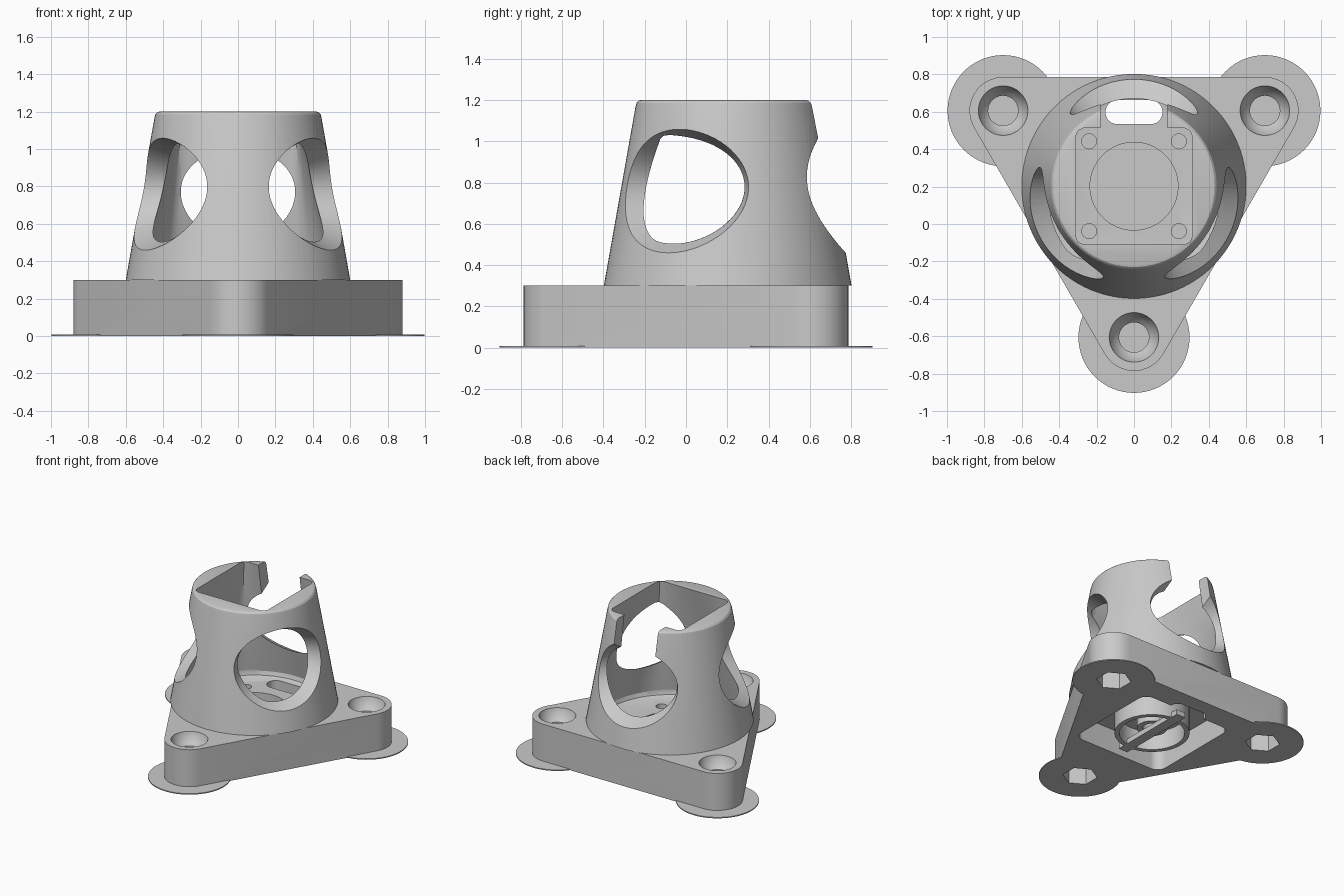
import bpy, bmesh, math
from mathutils import Vector, Matrix

cube = bpy.data.objects.get("Cube")
if cube:
    bpy.data.objects.remove(cube, do_unlink=True)

grey = bpy.data.materials.new("mid grey")
grey.use_nodes = True
grey.diffuse_color = (0.59, 0.59, 0.59, 1)
grey.node_tree.nodes["Principled BSDF"].inputs["Base Color"].default_value = (0.59, 0.59, 0.59, 1)

CY = 0.202                                    # centre of the triangle and the cup
CENTRE = Vector((0, CY, 0))
CORNERS = [math.radians(a) for a in (30, 150, 270)]
REACH = 0.808                                 # centre to corner screw


def polar(angle, r, z=0.0):
    return CENTRE + Vector((r * math.cos(angle), r * math.sin(angle), z))


def loft(name, rings):
    """Closed solid through rings of equal point count."""
    bm = bmesh.new()
    loops = [[bm.verts.new(p) for p in ring] for ring in rings]
    n = len(loops[0])
    for a, b in zip(loops, loops[1:]):
        for i in range(n):
            j = (i + 1) % n
            bm.faces.new((a[i], a[j], b[j], b[i]))
    bm.faces.new(loops[0])
    bm.faces.new(loops[-1])
    bmesh.ops.recalc_face_normals(bm, faces=bm.faces)
    mesh = bpy.data.meshes.new(name)
    bm.to_mesh(mesh)
    bm.free()
    mesh.materials.append(grey)
    obj = bpy.data.objects.new(name, mesh)
    bpy.context.collection.objects.link(obj)
    return obj


def lathe(name, profile, at=CENTRE, sides=64, turn=0.0):
    """Solid of revolution from (radius, height) pairs."""
    return loft(name, [[Vector((at.x + r * math.cos(turn + math.tau * i / sides),
                                at.y + r * math.sin(turn + math.tau * i / sides), z))
                        for i in range(sides)] for r, z in profile])


def prism(name, outline, z0, z1):
    return loft(name, [[Vector((p[0], p[1], z)) for p in outline] for z in (z0, z1)])


def rounded(points, radius, steps=10):
    """Counter-clockwise outline with an arc about each point."""
    out = []
    n = len(points)
    for i, p in enumerate(points):
        before = p - points[i - 1]
        after = points[(i + 1) % n] - p
        a0 = math.atan2(before.y, before.x) - math.pi / 2
        a1 = math.atan2(after.y, after.x) - math.pi / 2
        sweep = (a1 - a0) % math.tau
        for k in range(steps + 1):
            a = a0 + sweep * k / steps
            out.append(p + radius * Vector((math.cos(a), math.sin(a), 0)))
    return out


def box_outline(x, y, cx=0.0, cy=CY):
    return [Vector((cx + sx * x, cy + sy * y, 0))
            for sx, sy in ((-1, -1), (1, -1), (1, 1), (-1, 1))]


def combine(target, tools, operation="DIFFERENCE"):
    for tool in tools:
        mod = target.modifiers.new("cut", "BOOLEAN")
        mod.operation = operation
        mod.solver = "EXACT"
        mod.object = tool
        bpy.context.view_layer.update()
        graph = bpy.context.evaluated_depsgraph_get()
        mesh = bpy.data.meshes.new_from_object(target.evaluated_get(graph))
        target.modifiers.clear()
        target.data = mesh


def discard(objs):
    for o in objs:
        bpy.data.objects.remove(o, do_unlink=True)


def smooth(obj):
    bpy.ops.object.select_all(action="DESELECT")
    obj.select_set(True)
    bpy.context.view_layer.objects.active = obj
    bpy.ops.object.shade_smooth_by_angle(angle=math.radians(28))


# Triangular base with thin round feet at the corners
base = prism("triangular_base", rounded([polar(a, REACH) for a in CORNERS], 0.18), 0, 0.3)
feet = [lathe("foot", [(0.297, 0), (0.297, 0.008)], polar(a, REACH)) for a in CORNERS]
combine(base, feet, "UNION")
discard(feet)


# Cup interior: round at the floor, blending to a rounded square at the rim
def interior_ring(blend, z, scale=1.0):
    ring = []
    for i in range(96):
        a = math.tau * i / 96
        c, s = abs(math.cos(a)), abs(math.sin(a))
        square = min(0.31 / max(c, s), 0.597 / (c + s))
        ring.append(polar(a, scale * (0.52 + blend * (square - 0.52)), z))
    return ring


hollow = loft("hollow",
              [interior_ring(0, 0.25, 0.94), interior_ring(0, 0.26, 0.98)]
              + [interior_ring(k / 12, 0.29 + 0.91 * k / 12) for k in range(13)]
              + [interior_ring(1, 1.4)])

# Rounded square pocket underneath, lens well, cable slot, blind screw holes
cuts = [hollow,
        prism("pocket", rounded(box_outline(0.32, 0.32), 0.075), -0.1, 0.19),
        lathe("well", [(0.235, -0.1), (0.235, 0.4)]),
        prism("slot", rounded(box_outline(0.09, 0.002, 0, 0.598), 0.062), -0.1, 0.4)]
for x in (-0.24, 0.24):
    for y in (-0.24, 0.24):
        cuts.append(lathe("screw", [(0.04, 0.215), (0.04, 0.4)], CENTRE + Vector((x, y, 0)), 24))

# Countersunk corner holes with hexagonal nut recesses below
for a in CORNERS:
    spot = polar(a, REACH)
    cuts.append(lathe("sink", [(0.08, 0.16), (0.08, 0.21), (0.1, 0.23), (0.125, 0.27),
                               (0.135, 0.31)], spot, 48))
    cuts.append(lathe("nut", [(0.125, -0.1), (0.125, 0.13)], spot, 6, a))
combine(base, cuts)
discard(cuts[1:])

# Tapered cup with a rounded rim and a notch at the back
cup = lathe("tapered_cup", [(0.6, 0.3), (0.447, 1.165), (0.442, 1.185), (0.432, 1.196),
                            (0.42, 1.2)], sides=96)
tools = [hollow, prism("notch", box_outline(0.18, 0.3, 0, CY + 0.5), 0.85, 1.4)]

# Three flared oval windows
for a in (math.pi / 2, -math.pi / 6, math.pi * 7 / 6):
    rings = []
    for rho in (0.2, 0.8):
        w = 0.334 + 0.85 * (rho - 0.38)
        h = 0.3 + 0.5 * (rho - 0.52)
        ring = []
        for i in range(64):
            t = math.tau * i / 64
            local = Vector((rho, w * math.cos(t), 0.785 + h * math.sin(t)))
            ring.append(CENTRE + Matrix.Rotation(a, 3, "Z") @ local)
        rings.append(ring)
    tools.append(loft("window", rings))
combine(cup, tools)
discard(tools)

# Lens well ring, its closing plate, hub and cross bar below
ring = lathe("well_ring", [(0.27, 0), (0.27, 0.2)])
bore = lathe("bore", [(0.235, -0.1), (0.235, 0.4)])
combine(ring, [bore])
discard([bore])
plate = lathe("well_plate", [(0.24, 0.15), (0.24, 0.19)])
hub = lathe("hub", [(0.11, 0.04), (0.11, 0.15)], sides=40)
hub_bore = lathe("hub_bore", [(0.07, 0), (0.07, 0.12)], sides=40)
combine(hub, [hub_bore])
discard([hub_bore])
prism("cross_bar", box_outline(0.04, 0.325), 0.0, 0.04)

for part in (base, cup, ring, plate, hub):
    smooth(part)
